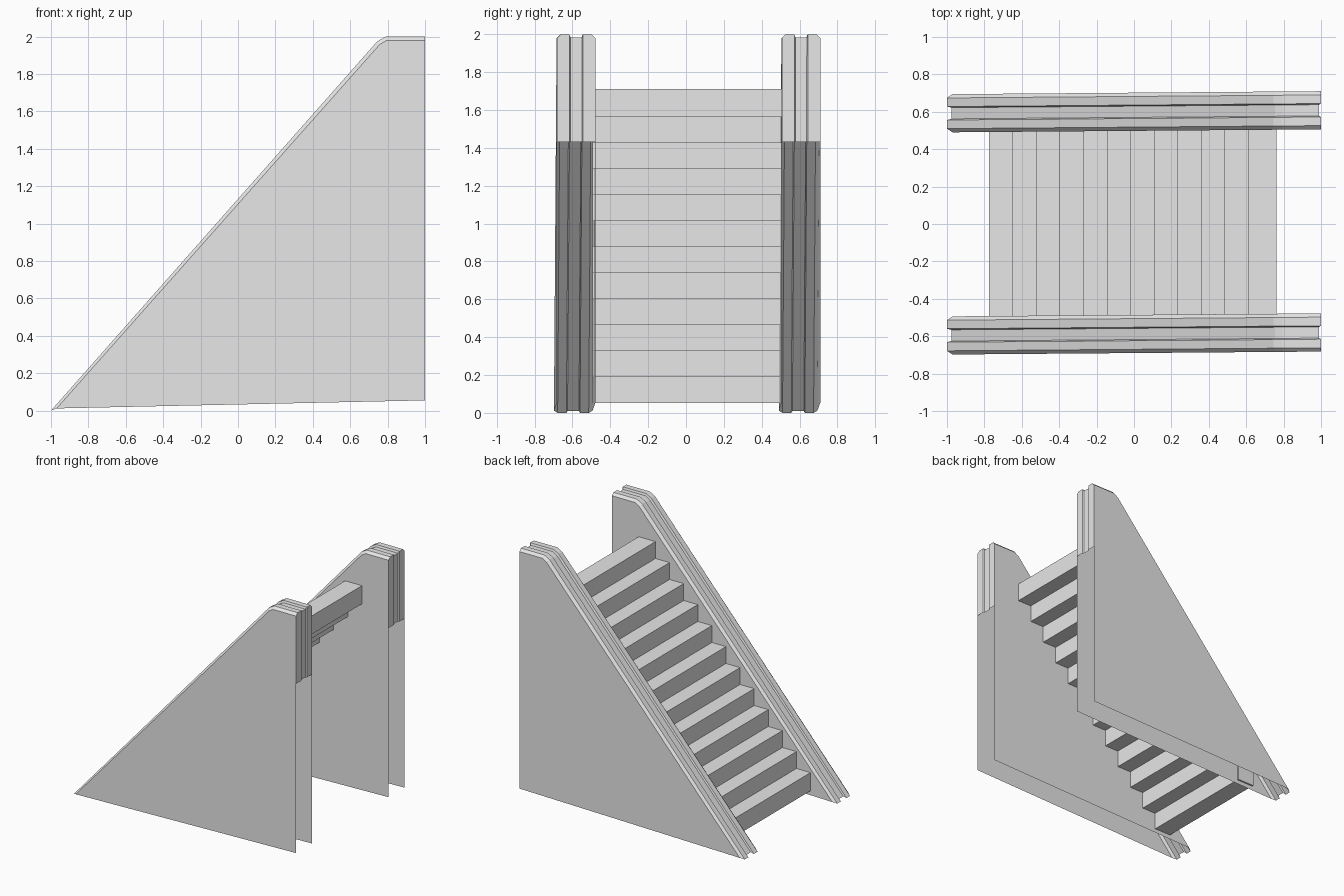
import bpy
import bmesh

cube = bpy.data.objects.get("Cube")
if cube:
    bpy.data.objects.remove(cube, do_unlink=True)

# Single plain grey
grey = bpy.data.materials.new("light_grey")
grey.use_nodes = True
grey.diffuse_color = (0.8, 0.8, 0.8, 1)
grey.node_tree.nodes["Principled BSDF"].inputs["Base Color"].default_value = (0.8, 0.8, 0.8, 1)


def finish(bm, name):
    mesh = bpy.data.meshes.new(name)
    bm.to_mesh(mesh)
    bm.free()
    mesh.materials.append(grey)
    obj = bpy.data.objects.new(name, mesh)
    bpy.context.collection.objects.link(obj)
    return obj


# Rail outline: x, z and the inward direction at each corner
RAIL = [(-1, 0.0, 1.5, 0.6), (0.745, 1.975, 0.6, -0.9),
        (0.79, 2.0, 0.25, -1), (1, 2.0, 0, -1)]
# Rail cross-section: sideways offset and inward depth
SECTION = [(-0.102, 0.02), (-0.082, 0), (-0.036, 0), (-0.03, 0.016),
           (0.03, 0.016), (0.036, 0), (0.082, 0), (0.102, 0.02)]
GROOVE = (3, 4)
CAP_BOTTOM = 1.43
WALL_BOTTOM = 0.055


def side_wall(name, centre):
    bm = bmesh.new()

    def vert(x, y, z):
        return bm.verts.new((x, centre + y + 0.008 * x, z))

    # Grooved rail along the slope and the top
    rows = [[vert(x + dx * d, y, z + dz * d) for y, d in SECTION]
            for x, z, dx, dz in RAIL]
    # Short cap down the tall end, with the groove carried on
    for i in GROOVE:
        rows[-1][i].co.x -= 0.01
    rows.append([vert(1 - 0.01 * (i in GROOVE), y, CAP_BOTTOM)
                 for i, (y, d) in enumerate(SECTION)])
    for a, b in zip(rows, rows[1:]):
        for i in range(len(SECTION) - 1):
            bm.faces.new((a[i], a[i + 1], b[i + 1], b[i]))
    # Thin outer and inner panels, open below and behind
    for i in (0, -1):
        corner = vert(1, SECTION[i][0], WALL_BOTTOM)
        bm.faces.new([row[i] for row in rows] + [corner])
    bmesh.ops.recalc_face_normals(bm, faces=bm.faces)
    # An open shell: make sure the top faces upward
    bm.faces.ensure_lookup_table()
    if bm.faces[2 * (len(SECTION) - 1) + 1].normal.z < 0:
        bmesh.ops.reverse_faces(bm, faces=bm.faces)
    return finish(bm, name)


side_wall("front_side_wall", -0.588)
side_wall("back_side_wall", 0.6)


# Flight of overlapping block steps
def step(index):
    x0 = -0.775 + 0.126 * index
    top = 0.2 + 0.1373 * index
    depth, height, width = 0.15, 0.148, 1.0
    bm = bmesh.new()
    bmesh.ops.create_cube(bm, size=1)
    for v in bm.verts:
        v.co = (x0 + depth * (v.co.x + 0.5), 0.006 + width * v.co.y,
                top + height * (v.co.z - 0.5))
    finish(bm, f"step_{index + 1}")


for n in range(12):
    step(n)
